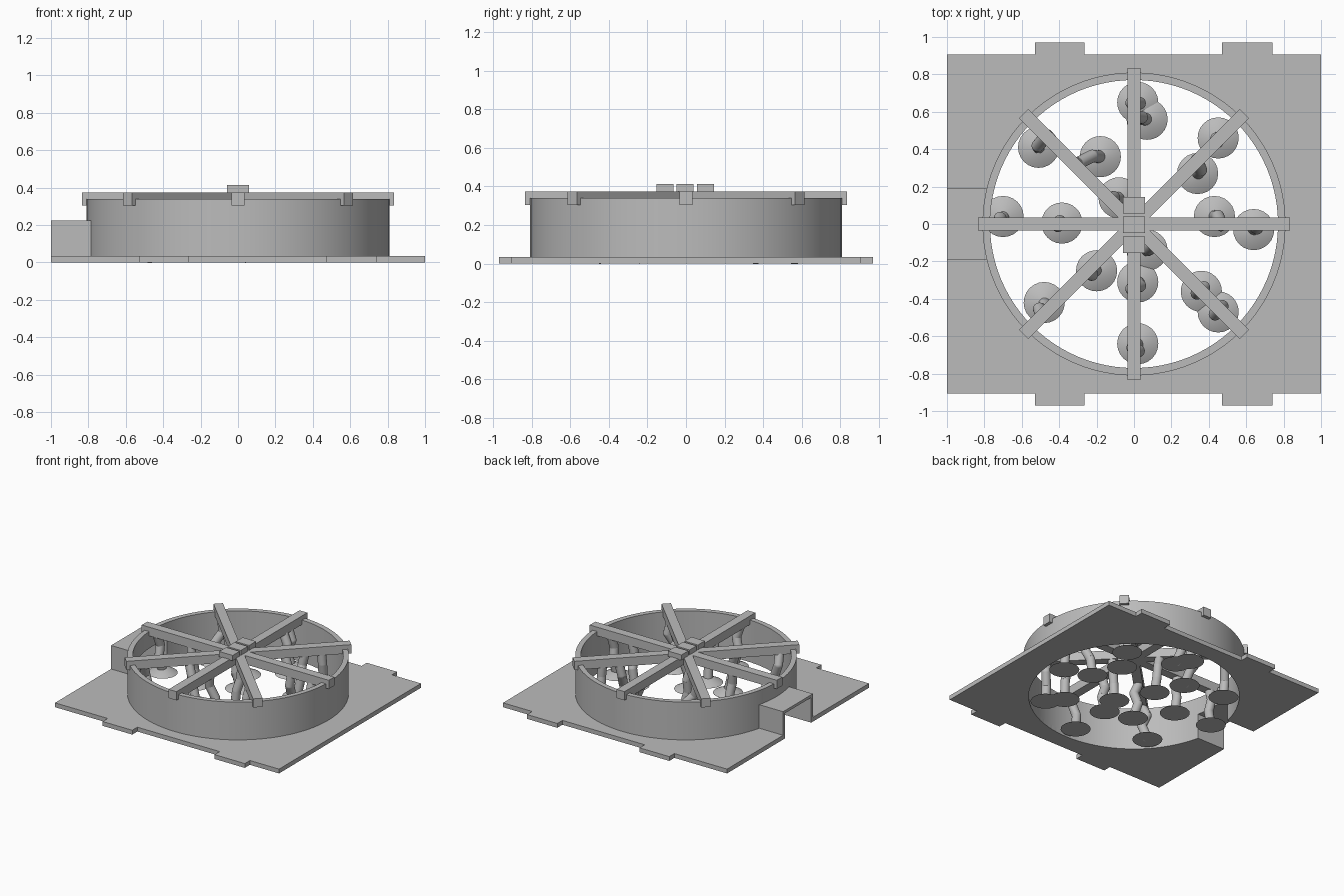
import bpy, bmesh, math, random
from mathutils import Matrix, Vector

random.seed(4)
cube = bpy.data.objects.get("Cube")
if cube:
    bpy.data.objects.remove(cube, do_unlink=True)

COLOUR = (0.5, 0.5, 0.5, 1)
grey = bpy.data.materials.new("plain grey")
grey.use_nodes = True
grey.diffuse_color = COLOUR
grey.node_tree.nodes["Principled BSDF"].inputs["Base Color"].default_value = COLOUR

OUTER, BORE, RIM = 0.81, 0.77, 0.34


def finish(name, bm, smooth=False):
    bmesh.ops.recalc_face_normals(bm, faces=bm.faces)
    mesh = bpy.data.meshes.new(name)
    bm.to_mesh(mesh)
    bm.free()
    obj = bpy.data.objects.new(name, mesh)
    mesh.materials.append(grey)
    bpy.context.collection.objects.link(obj)
    if smooth:
        shade(obj)
    return obj


def activate(obj):
    bpy.ops.object.select_all(action='DESELECT')
    obj.select_set(True)
    bpy.context.view_layer.objects.active = obj


def shade(obj):
    activate(obj)
    bpy.ops.object.shade_smooth_by_angle(angle=math.radians(30))


def box(name, low, high, turn=0):
    bm = bmesh.new()
    low, high = Vector(low), Vector(high)
    size = Matrix.Diagonal((high - low).to_4d())
    place = Matrix.Rotation(turn, 4, 'Z') @ Matrix.Translation((low + high) / 2)
    size[3][3] = 1
    bmesh.ops.create_cube(bm, size=1, matrix=place @ size)
    return finish(name, bm)


def cylinder(name, radius, low, high):
    bm = bmesh.new()
    bmesh.ops.create_cone(bm, cap_ends=True, segments=96, radius1=radius, radius2=radius,
                          depth=high - low, matrix=Matrix.Translation((0, 0, (low + high) / 2)))
    return finish(name, bm)


def cut(obj, *cutters):
    activate(obj)
    for cutter in cutters:
        mod = obj.modifiers.new("cut", 'BOOLEAN')
        mod.operation = 'DIFFERENCE'
        mod.solver = 'EXACT'
        mod.object = cutter
        bpy.ops.object.modifier_apply(modifier=mod.name)


# Base plate outline with two tabs on the front and back edges
edge = [(-1, .905), (-.53, .905), (-.53, .97), (-.265, .97), (-.265, .905),
        (.47, .905), (.47, .97), (.74, .97), (.74, .905), (1, .905)]
outline = edge + [(x, -y) for x, y in reversed(edge)]
bm = bmesh.new()
face = bm.faces.new([bm.verts.new((x, y, 0)) for x, y in outline])
lift = bmesh.ops.extrude_face_region(bm, geom=[face])["geom"]
bmesh.ops.translate(bm, vec=(0, 0, .035), verts=[v for v in lift if isinstance(v, bmesh.types.BMVert)])
plate = finish("base_plate", bm)

# Round wall and the square side tunnel, opened through
wall = cylinder("ring_wall", OUTER, 0, RIM)
tunnel = box("side_tunnel", (-1, -.19, 0), (-.75, .19, .225))
bore = cylinder("bore_cutter", BORE, -.1, .6)
passage = box("passage_cutter", (-1.1, -.168, -.1), (-.6, .168, .203))
for part in (plate, wall, tunnel):
    cut(part, bore, passage)
for cutter in (bore, passage):
    bpy.data.objects.remove(cutter, do_unlink=True)
shade(wall)

# Four full-width beams make eight spokes
for i in range(4):
    box(f"spoke_beam_{i + 1}", (-.835, -.035, .305), (.835, .035, .375), i * math.pi / 4)

# Plain raised blocks over the hub
for i, y in enumerate((-.11, -.005, .1)):
    box(f"hub_block_{i + 1}", (-.06, y - .044, .37), (.06, y + .044, .414))


def rod(bm, a, b, r1, r2):
    a, b = Vector(a), Vector(b)
    way = b - a
    place = Matrix.Translation((a + b) / 2) @ way.to_track_quat('Z', 'Y').to_matrix().to_4x4()
    bmesh.ops.create_cone(bm, cap_ends=True, segments=24, radius1=r1, radius2=r2,
                          depth=way.length, matrix=place)


def stalk(name, x, y):
    # Shallow cone foot, then a kinked tube rising to the nearest spoke
    bm = bmesh.new()
    rod(bm, (x, y, 0), (x, y, .04), .11, .034)
    step = math.pi / 4
    angle = round(math.atan2(y, x) / step) * step
    reach = math.hypot(x, y) + random.uniform(-.03, .07)
    top = Vector((reach * math.cos(angle), reach * math.sin(angle), .31))
    foot = Vector((x, y, .01))
    side = Vector((-math.sin(angle), math.cos(angle), 0)) * random.uniform(-.03, .03)
    knee = foot.lerp(top, .4) - side
    elbow = foot.lerp(top, .72) + side
    points = [foot, knee, elbow, top]
    for a, b in zip(points, points[1:]):
        rod(bm, a, b, .034, .034)
    for p in (knee, elbow):
        bmesh.ops.create_uvsphere(bm, u_segments=24, v_segments=12, radius=.034,
                                  matrix=Matrix.Translation(p))
    finish(name, bm, True)


feet = [(.02, .65), (.07, .56), (.45, .46), (.34, .27), (.43, .04), (.64, -.03),
        (.36, -.36), (.45, -.47), (.02, -.64), (.02, -.31), (.07, -.14), (-.2, -.25),
        (-.48, -.42), (-.385, .005), (-.7, .04), (-.51, .41), (-.18, .36), (-.08, .14)]
for i, (x, y) in enumerate(feet):
    stalk(f"bent_stalk_{i + 1}", x, y)
